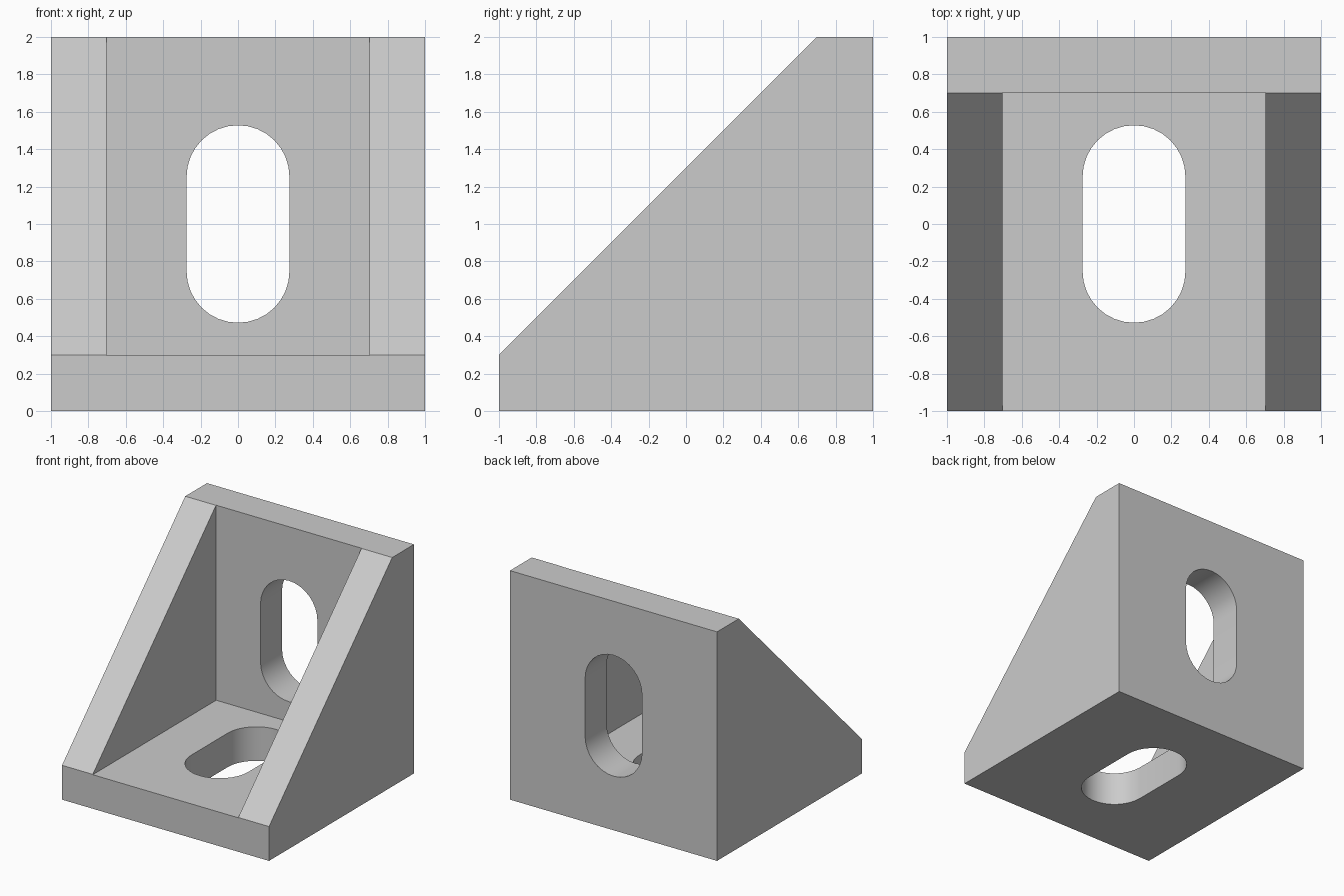
import bpy
import bmesh
from math import sin, cos, pi, radians
from mathutils import Matrix

cube = bpy.data.objects.get("Cube")
if cube:
    bpy.data.objects.remove(cube, do_unlink=True)

WALL = 0.297          # plate and gusset thickness
SLOT_R = 0.275        # slot end radius
SLOT_HALF = 0.253     # half the straight length of a slot
ARC = 16              # segments per slot end

# Material
grey = bpy.data.materials.new("light grey")
grey.use_nodes = True
colour = (0.6, 0.6, 0.6, 1)
grey.diffuse_color = colour
grey.node_tree.nodes["Principled BSDF"].inputs["Base Color"].default_value = colour


def prism(name, outline, depth, matrix):
    """Extrude a flat outline symmetrically about its plane, then place it."""
    bm = bmesh.new()
    face = bm.faces.new([bm.verts.new((u, v, -depth / 2)) for u, v in outline])
    new = bmesh.ops.extrude_face_region(bm, geom=[face])["geom"]
    top = [v for v in new if isinstance(v, bmesh.types.BMVert)]
    bmesh.ops.translate(bm, verts=top, vec=(0, 0, depth))
    bmesh.ops.transform(bm, matrix=matrix, verts=bm.verts)
    bmesh.ops.recalc_face_normals(bm, faces=bm.faces)
    mesh = bpy.data.meshes.new(name)
    bm.to_mesh(mesh)
    bm.free()
    mesh.materials.append(grey)
    obj = bpy.data.objects.new(name, mesh)
    bpy.context.collection.objects.link(obj)
    return obj


# Solid body: side profile (y, z) extruded across x
side_to_world = Matrix(((0, 0, 1, 0), (1, 0, 0, 0), (0, 1, 0, 0), (0, 0, 0, 1)))
side = [(-1, 0), (1, 0), (1, 2), (0.7, 2), (-1, 0.3)]
bracket = prism("corner_bracket", side, 2, side_to_world)

# Cavity between the two gussets
inner = 1 - WALL
pocket = [(-1.5, WALL), (inner, WALL), (inner, 2.5), (-1.5, 2.5)]
cavity = prism("cavity_cutter", pocket, 2 * inner, side_to_world)

# Rounded slots through the base and the back plate
slot = []
for end in (0, 1):
    for i in range(ARC + 1):
        a = pi * (end + i / ARC)
        slot.append((SLOT_R * cos(a), SLOT_R * sin(a) + (SLOT_HALF if end == 0 else -SLOT_HALF)))
base_slot = prism("base_slot_cutter", slot, 0.8, Matrix.Identity(4))
back_slot = prism("back_slot_cutter", slot, 0.8,
                  Matrix.Translation((0, 1, 1)) @ Matrix.Rotation(radians(90), 4, "X"))

# Cut, then bake the result into the mesh
cutters = [cavity, base_slot, back_slot]
for cutter in cutters:
    mod = bracket.modifiers.new(cutter.name, "BOOLEAN")
    mod.operation = "DIFFERENCE"
    mod.solver = "EXACT"
    mod.object = cutter
    cutter.hide_render = True
graph = bpy.context.evaluated_depsgraph_get()
baked = bpy.data.meshes.new_from_object(bracket.evaluated_get(graph))
bracket.modifiers.clear()
bracket.data = baked
for cutter in cutters:
    bpy.data.objects.remove(cutter, do_unlink=True)

# Smooth slot walls, sharp plate edges
bpy.ops.object.select_all(action="DESELECT")
bracket.select_set(True)
bpy.context.view_layer.objects.active = bracket
bpy.ops.object.shade_smooth_by_angle(angle=radians(30))
